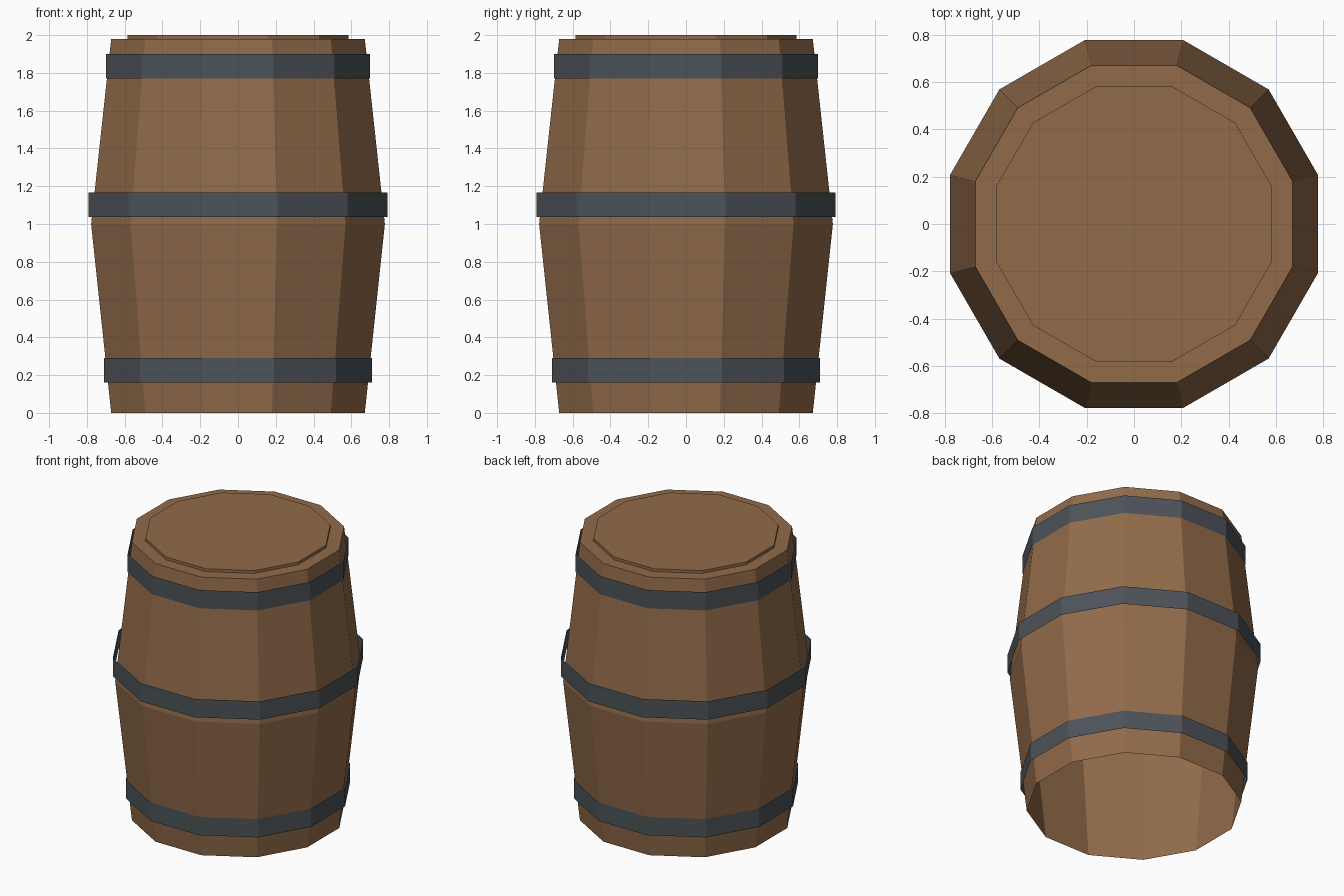
import bpy, bmesh, math

if "Cube" in bpy.data.objects:
    bpy.data.objects.remove(bpy.data.objects["Cube"])

SIDES = 12


def material(name, srgb):
    m = bpy.data.materials.new(name)
    m.diffuse_color = [((c / 255 + 0.055) / 1.055) ** 2.4 for c in srgb] + [1]
    m.use_nodes = True
    m.node_tree.nodes["Principled BSDF"].inputs["Base Color"].default_value = m.diffuse_color
    return m


def revolve(name, profile, mat, cap=False):
    """Sweep (radius, z) points into an open 12-sided shell, optionally capping the end."""
    bm = bmesh.new()
    rings = []
    for r, z in profile:
        angles = [math.radians(15 + 360 * i / SIDES) for i in range(SIDES)]
        rings.append([bm.verts.new((r * math.cos(a), r * math.sin(a), z)) for a in angles])
    for lo, hi in zip(rings, rings[1:]):
        for i in range(SIDES):
            j = (i + 1) % SIDES
            bm.faces.new((lo[i], lo[j], hi[j], hi[i]))
    if cap:
        bm.faces.new(rings[-1])
    me = bpy.data.meshes.new(name)
    bm.to_mesh(me)
    bm.free()
    me.materials.append(mat)
    ob = bpy.data.objects.new(name, me)
    bpy.context.collection.objects.link(ob)
    return ob


wood = material("brown wood", (146, 107, 74))
iron = material("dark iron", (76, 83, 88))

# Barrel wall, flat rim and raised lid; the underside is open
revolve("barrel_body", [(0.695, 0), (0.805, 1.0), (0.695, 1.98),
                        (0.605, 1.98), (0.605, 2.0)], wood, cap=True)

# Thin straight hoops
for name, r, z0, z1 in (("bottom_hoop", 0.735, 0.16, 0.29),
                        ("middle_hoop", 0.82, 1.037, 1.167),
                        ("top_hoop", 0.723, 1.77, 1.90)):
    revolve(name, [(r, z0), (r, z1)], iron)
